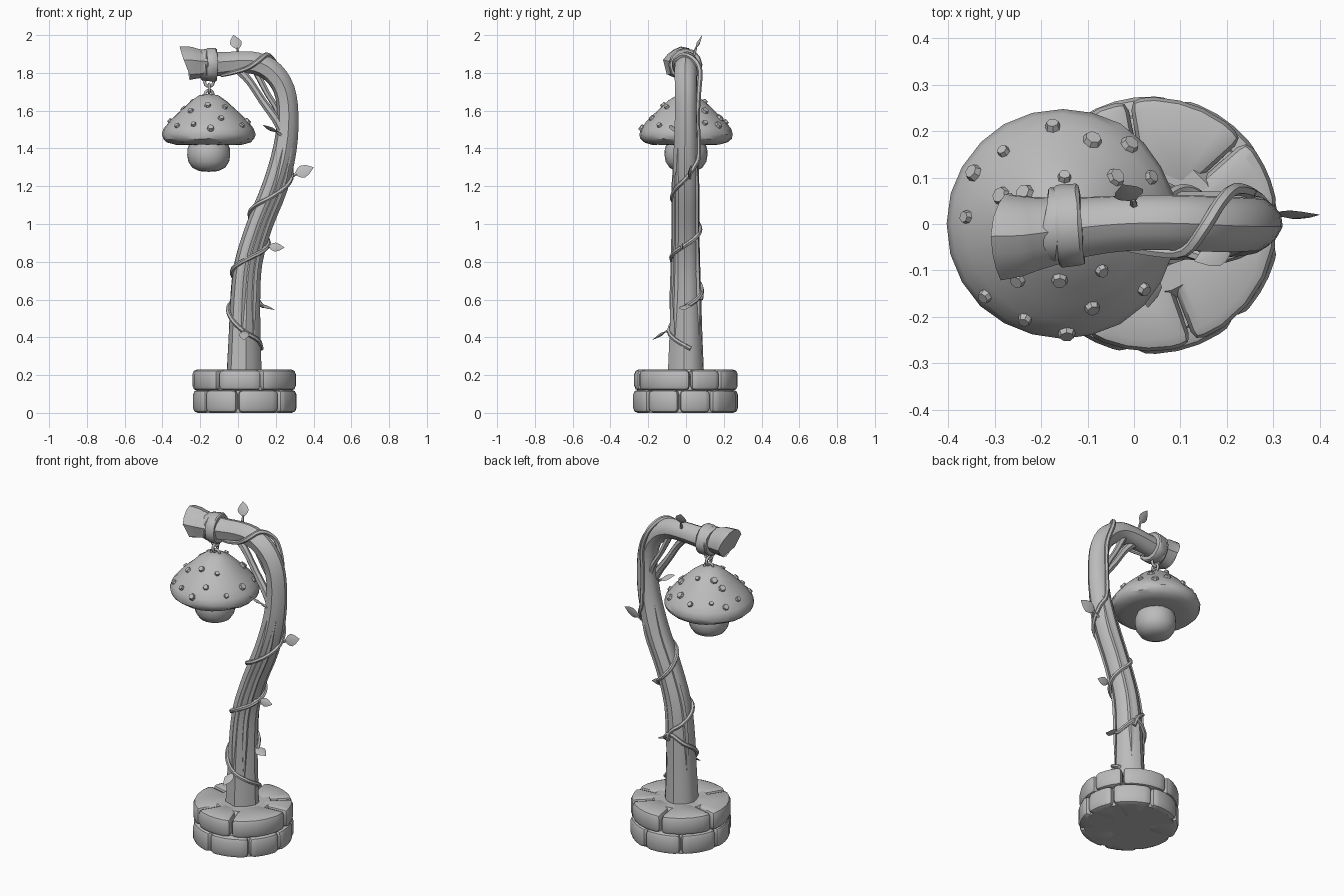
import bpy, bmesh, math, random
from mathutils import Vector, Matrix

if "Cube" in bpy.data.objects:
    bpy.data.objects.remove(bpy.data.objects["Cube"])

random.seed(4)
gray = bpy.data.materials.new("plain_gray")
gray.diffuse_color = (0.5, 0.5, 0.5, 1)
gray.use_nodes = True
gray.node_tree.nodes["Principled BSDF"].inputs["Base Color"].default_value = gray.diffuse_color


def finish(bm, name, angle=35):
    bmesh.ops.remove_doubles(bm, verts=bm.verts, dist=1e-5)
    bmesh.ops.recalc_face_normals(bm, faces=bm.faces)
    me = bpy.data.meshes.new(name)
    bm.to_mesh(me)
    bm.free()
    me.materials.append(gray)
    me.shade_smooth()
    me.set_sharp_from_angle(angle=math.radians(angle))
    ob = bpy.data.objects.new(name, me)
    bpy.context.collection.objects.link(ob)
    return ob


def spline(pts, n):
    """Catmull-Rom through (x, y, z, radius) points."""
    p = [Vector(q) for q in pts]
    p = [2 * p[0] - p[1]] + p + [2 * p[-1] - p[-2]]
    out = []
    for i in range(1, len(p) - 2):
        a, b, c, d = p[i - 1:i + 3]
        for k in range(n):
            t = k / n
            out.append(0.5 * (2 * b + (c - a) * t + (2 * a - 5 * b + 4 * c - d) * t * t
                              + (3 * b - a - 3 * c + d) * t ** 3))
    return out + [p[-2]]


def tube(name, pts, sides, n=4, wobble=0.0, end_dir=None):
    path = spline(pts, n)
    pos = [q.to_3d() for q in path]
    mult = [1 + random.uniform(-wobble, wobble) for _ in range(sides)]
    bm = bmesh.new()
    u, rings = None, []
    for i, q in enumerate(pos):
        t = (pos[min(i + 1, len(pos) - 1)] - pos[max(i - 1, 0)]).normalized()
        if end_dir and i == len(pos) - 1:
            t = Vector(end_dir).normalized()
        u = (u - t * u.dot(t)).normalized() if u else t.orthogonal().normalized()
        v = t.cross(u)
        rings.append([bm.verts.new(q + path[i].w * mult[k] * (
            u * math.cos(2 * math.pi * k / sides) + v * math.sin(2 * math.pi * k / sides)))
            for k in range(sides)])
    for a, b in zip(rings, rings[1:]):
        for k in range(sides):
            bm.faces.new((a[k], a[k - 1], b[k - 1], b[k]))
    bm.faces.new(rings[0])
    bm.faces.new(rings[-1])
    return finish(bm, name)


def lathe(name, prof, seg, mat, closed=False, jitter=0.0):
    bm = bmesh.new()
    loop = prof + prof[:1] if closed else prof
    verts = [bm.verts.new((r, 0, z)) for r, z in loop]
    edges = [bm.edges.new(e) for e in zip(verts, verts[1:])]
    bmesh.ops.spin(bm, geom=verts + edges, cent=(0, 0, 0), axis=(0, 0, 1),
                   angle=2 * math.pi, steps=seg)
    bmesh.ops.remove_doubles(bm, verts=bm.verts, dist=1e-4)
    for v in bm.verts:
        v.co += Vector([random.uniform(-jitter, jitter) for _ in range(3)])
    bm.transform(mat)
    return finish(bm, name)


# stone base: two rings of rounded wedges round a flat core
CX = 0.035


def stone(name, a0, a1, z0, z1, radius):
    bm = bmesh.new()
    a0, a1 = math.radians(a0 + 0.6), math.radians(a1 - 0.6)
    n = 5
    arc = [(a0 + (a1 - a0) * k / n) for k in range(n + 1)]
    ring = [(radius * math.cos(a), radius * math.sin(a)) for a in arc]
    ring += [(0.1 * math.cos(a1), 0.1 * math.sin(a1)), (0.1 * math.cos(a0), 0.1 * math.sin(a0))]
    face = bm.faces.new([bm.verts.new((CX + x, y, z0)) for x, y in ring])
    ext = bmesh.ops.extrude_face_region(bm, geom=[face])["geom"]
    for v in ext:
        if isinstance(v, bmesh.types.BMVert):
            v.co.z = z1
    bmesh.ops.recalc_face_normals(bm, faces=bm.faces)
    sharp = [e for e in bm.edges if e.calc_face_angle(0) > 0.6]
    bmesh.ops.bevel(bm, geom=sharp, offset=0.025, segments=2, profile=0.5, affect='EDGES')
    finish(bm, name, 40)


for tier, bounds, z0, z1 in (("upper", [-122, -70, 5, 42, 100, 165, 238], 0.118, 0.23),
                             ("lower", [-140, -98, -48, -8, 30, 78, 125, 172, 220], 0, 0.122)):
    for i, (a, b) in enumerate(zip(bounds, bounds[1:])):
        stone(f"{tier}_stone_{i}", a, b, z0, z1, 0.276 + random.uniform(-0.004, 0.006))
lathe("base_core", [(0, 0), (0.25, 0), (0.25, 0.1), (0.235, 0.13), (0.235, 0.19),
                    (0.17, 0.2), (0.15, 0.229), (0, 0.229)], 20, Matrix.Translation((CX, 0, 0)))

# bent trunk ending in a flared, cut branch
trunk = [(0.03, 0, 0.2, 0.092), (0.033, 0, 0.4, 0.084), (0.037, 0, 0.6, 0.078),
         (0.055, 0, 0.8, 0.072), (0.115, 0, 1.0, 0.068), (0.195, 0, 1.2, 0.068),
         (0.247, 0, 1.4, 0.062), (0.262, 0, 1.58, 0.056), (0.243, 0, 1.71, 0.056),
         (0.185, 0, 1.80, 0.058), (0.1, 0.003, 1.848, 0.058), (0, 0.003, 1.853, 0.058),
         (-0.1, -0.005, 1.845, 0.062), (-0.2, -0.018, 1.846, 0.075), (-0.275, -0.027, 1.85, 0.092)]
tube("trunk", trunk, 14, 3, 0.06, end_dir=(-0.93, 0.05, -0.35))

# braces under the arch
tube("brace_front", [(0.25, -0.02, 1.42, 0.022), (0.215, -0.025, 1.53, 0.024),
                     (0.13, -0.015, 1.65, 0.021), (0.06, -0.01, 1.755, 0.021),
                     (-0.01, 0, 1.83, 0.026)], 7)
tube("brace_back", [(0.25, 0.02, 1.48, 0.018), (0.21, 0.02, 1.6, 0.017),
                    (0.15, 0.02, 1.70, 0.016), (0.09, 0.02, 1.82, 0.02)], 6)
for i, (a, y) in enumerate(((-100, 0), (-50, 0), (60, 0), (150, 0))):  # raised bark strips
    c, s = math.cos(math.radians(a)), math.sin(math.radians(a))
    tube(f"bark_strip_{i}", [(x + (r - 0.006) * c, (r - 0.006) * s, z, 0.016 if 0 < k < 5 else 0.004)
                             for k, (x, _, z, r) in enumerate(trunk[1:7])], 5)


# vines wound round the trunk, given as (height, angle)
def around(z, deg, extra=0.006, w=0.012):
    for p, q in zip(trunk, trunk[1:]):
        if p[2] <= z <= q[2]:
            t = (z - p[2]) / (q[2] - p[2])
            r = p[3] + (q[3] - p[3]) * t + extra
            a = math.radians(deg)
            return (p[0] + (q[0] - p[0]) * t + r * math.cos(a) * 1.04, r * math.sin(a), z, w)


def wind(keys):
    out = []
    for (z0, a0), (z1, a1) in zip(keys, keys[1:]):
        n = max(1, round(abs(a1 - a0) / 45))
        out += [around(z0 + (z1 - z0) * k / n, a0 + (a1 - a0) * k / n) for k in range(n)]
    return out + [around(*keys[-1])]


tube("lower_vine", wind([(0.34, 15), (0.43, -90), (0.55, -180), (0.64, -275), (0.57, -350)])
     + [(0.14, 0, 0.565, 0.008)], 6, 3)
tube("upper_vine", wind([(0.6, 70), (0.66, 90), (0.75, 180), (0.82, 270), (0.89, 360), (0.97, 450),
                         (1.07, 540), (1.14, 630), (1.24, 720), (1.37, 800), (1.56, 820)])
     + [(0.25, 0.068, 1.7, 0.013), (0.215, 0.074, 1.81, 0.014), (0.185, 0.045, 1.868, 0.014),
        (0.15, -0.01, 1.895, 0.014), (0.11, -0.058, 1.865, 0.013), (0.05, -0.06, 1.825, 0.012),
        (-0.03, -0.045, 1.80, 0.011), (-0.09, -0.02, 1.785, 0.008)], 6, 3)


# leaves: thin pointed hulls on short stems
def leaf(name, stem, base, tip, wide, width):
    base, tip, wide = Vector(base), Vector(tip), Vector(wide)
    axis = tip - base
    wide = (wide - axis * wide.dot(axis) / axis.length_squared).normalized()
    n = axis.cross(wide).normalized()
    bm = bmesh.new()
    for t, w in ((0, 0.12), (0.25, 0.8), (0.45, 1), (0.7, 0.72), (1, 0.03)):
        for s in (-1, 1):
            bm.verts.new(base + axis * t + wide * s * w * width / 2)
    for s in (-1, 1):
        bm.verts.new(base + axis * 0.4 + n * s * 0.009)
    bmesh.ops.convex_hull(bm, input=bm.verts)
    finish(bm, name, 20)
    tube(name + "_stem", [(*stem, 0.009), (*(base + axis * 0.1), 0.006)], 5, 1)


leaf("leaf_top", (0.0, 0.04, 1.89), (0.0, 0.05, 1.925), (-0.025, 0.085, 2.0), (1, 0.3, 0.2), 0.066)
leaf("leaf_right", (0.26, 0.02, 1.235), (0.3, 0.02, 1.262), (0.4, 0.02, 1.30), (0, 0.25, 1), 0.07)
leaf("leaf_middle", (0.13, -0.03, 0.875), (0.16, -0.025, 0.88), (0.245, -0.02, 0.875), (0, 0.3, 1), 0.05)
leaf("leaf_low", (0.1, 0, 0.57), (0.12, 0, 0.572), (0.195, -0.01, 0.545), (0, 1, 0.2), 0.07)
leaf("leaf_front", (0.03, -0.08, 0.44), (0.035, -0.1, 0.435), (0.03, -0.18, 0.385), (1, 0, 0), 0.055)
leaf("leaf_inner", (0.23, -0.045, 1.47), (0.21, -0.055, 1.485), (0.13, -0.08, 1.525), (0.4, -0.8, 0.2), 0.055)

# strap round the branch
for i, (x, tilt, r, h) in enumerate(((-0.14, 4, 0.088, 0.028), (-0.175, -7, 0.083, 0.019))):
    m = Matrix.Translation((x, -0.004, 1.843)) @ Matrix.Rotation(math.radians(tilt), 4, 'Z') \
        @ Matrix.Rotation(math.radians(90), 4, 'Y')
    lathe(f"strap_{i}", [(r - 0.03, -h), (r - 0.005, -h), (r, -h * 0.7), (r, h * 0.7),
                         (r - 0.005, h), (r - 0.03, h)], 12, m, True, 0.002)

# chain links
for i, (z, turn) in enumerate(((1.752, 0), (1.718, 90), (1.684, 20))):
    bpy.ops.mesh.primitive_torus_add(major_segments=10, minor_segments=6, major_radius=0.024,
                                     minor_radius=0.008, location=(-0.153, 0, z),
                                     rotation=(math.pi / 2, 0, math.radians(turn)))
    link = bpy.context.object
    link.name = f"chain_link_{i}"
    link.data.materials.append(gray)
    link.data.shade_smooth()

# mushroom lamp
MX = -0.155
cap = [(0, 1.69), (0.05, 1.68), (0.095, 1.652), (0.135, 1.615), (0.175, 1.577), (0.21, 1.54),
       (0.238, 1.505), (0.248, 1.475), (0.242, 1.45), (0.22, 1.432), (0.18, 1.42), (0.1, 1.42), (0, 1.42)]
at = Matrix.Translation((MX, 0, 0))
lathe("mushroom_cap", cap, 24, at, jitter=0.002)
lathe("mushroom_stem", [(0, 1.276), (0.05, 1.28), (0.087, 1.298), (0.108, 1.33), (0.114, 1.365),
                        (0.112, 1.40), (0.1, 1.43), (0, 1.43)], 20, at)

# raised spots on the cap, as top-view positions
spots = [(-.28, .155), (-.175, .21), (-.09, .18), (-.04, .1), (-.36, .015), (-.285, .06), (-.235, .065),
         (-.345, .11), (-.32, -.155), (-.25, -.12), (-.235, -.205), (-.16, -.12), (-.07, -.1),
         (-.09, -.18), (.02, -.14), (-.145, -.235), (.035, .1), (-.01, .17), (.05, -.03), (-.15, .1)]
bm = bmesh.new()
for x, y in spots:
    d = Vector((x - MX, y, 0))
    r = min(d.length, 0.237)
    for (r0, z0), (r1, z1) in zip(cap, cap[1:7]):
        if r0 <= r <= r1:
            z = z0 + (z1 - z0) * (r - r0) / (r1 - r0)
            d.normalize()
            nrm = d * (z0 - z1) + Vector((0, 0, r1 - r0))
            m = Matrix.Translation(Vector((MX, 0, z)) + d * r) @ nrm.to_track_quat('Z', 'Y').to_matrix().to_4x4()
            size = random.uniform(0.016, 0.025)
            bmesh.ops.create_cone(bm, cap_ends=True, segments=7, radius1=size, radius2=size * 0.7,
                                  depth=0.022, matrix=m)
finish(bm, "cap_spots")
